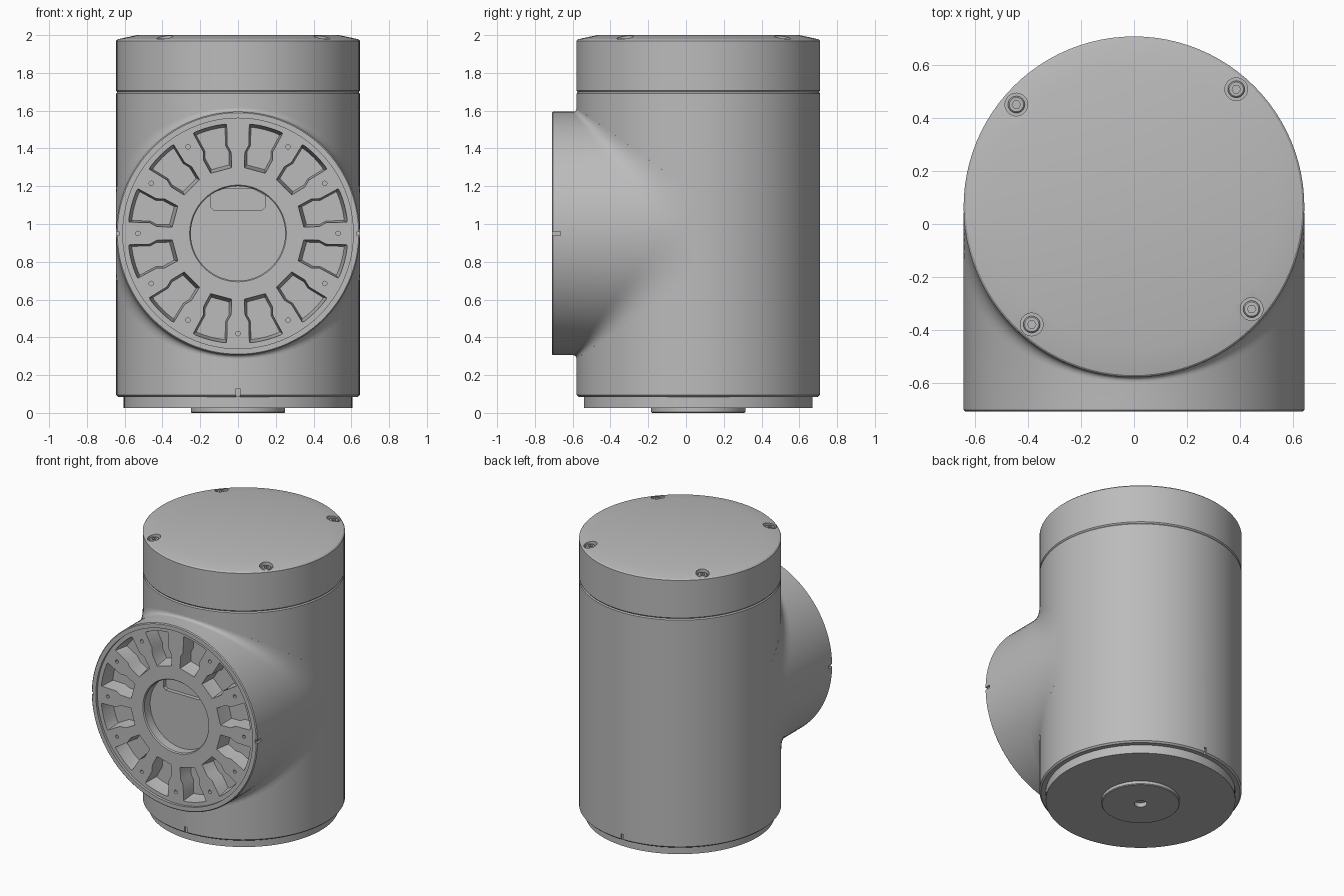
import bpy, bmesh
from math import sin, cos, pi, asin, radians
from mathutils import Vector

old = bpy.data.objects.get("Cube")
if old:
    bpy.data.objects.remove(old)

grey = bpy.data.materials.new("plain grey metal")
grey.use_nodes = True
grey.diffuse_color = (0.5, 0.5, 0.5, 1)
grey.node_tree.nodes["Principled BSDF"].inputs["Base Color"].default_value = (0.5, 0.5, 0.5, 1)

R = 0.645      # radius of body and port
CY = 0.065     # y of the body axis
PZ = 0.95      # z of the port axis
N = 96


def loft(name, *stacks):
    """Closed solids, each made by joining a stack of equal rings."""
    bm = bmesh.new()
    for rings in stacks:
        loops = [[bm.verts.new(p) for p in ring] for ring in rings]
        for a, b in zip(loops, loops[1:]):
            for i in range(len(a)):
                j = (i + 1) % len(a)
                bm.faces.new((a[i], a[j], b[j], b[i]))
        bm.faces.new(loops[0])
        bm.faces.new(loops[-1])
    bmesh.ops.recalc_face_normals(bm, faces=bm.faces)
    me = bpy.data.meshes.new(name)
    bm.to_mesh(me)
    bm.free()
    me.materials.append(grey)
    ob = bpy.data.objects.new(name, me)
    bpy.context.collection.objects.link(ob)
    return ob


def turned(profile, x=0, y=CY, n=N):
    """Rings about an upright axis from (radius, z) pairs."""
    return [[(x + r * cos(2 * pi * i / n), y + r * sin(2 * pi * i / n), z)
             for i in range(n)] for r, z in profile]


def turned_front(profile, x=0, z=PZ, n=N):
    """Rings about a front-to-back axis from (radius, y) pairs."""
    return [[(x + r * cos(2 * pi * i / n), y, z + r * sin(2 * pi * i / n))
             for i in range(n)] for r, y in profile]


def box(x, y, z, sx, sy, sz):
    return [[(x + a * sx / 2, y + b * sy / 2, z + c * sz / 2)
             for a, b in ((-1, -1), (1, -1), (1, 1), (-1, 1))] for c in (-1, 1)]


def cut(target, *stacks):
    cutter = loft("cutter", *stacks)
    cutter.hide_render = True
    mod = target.modifiers.new("cut", 'BOOLEAN')
    mod.object = cutter
    mod.operation = 'DIFFERENCE'
    mod.solver = 'EXACT'
    bpy.context.view_layer.objects.active = target
    bpy.ops.object.modifier_apply(modifier=mod.name)
    bpy.data.objects.remove(cutter)


# Main body with small notches at the lower edge
body = loft("body", turned([(R - 0.01, 0.085), (R, 0.095), (R, 1.69), (R - 0.006, 1.698)]))
cut(body, *[box(0, CY + s * R, 0.1, 0.02, 0.024, 0.06) for s in (-1, 1)])

# Stepped base with a raised centre and a small hole
base = loft("base", turned([(0.605, 0.1), (0.605, 0.025), (0.25, 0.025), (0.25, 0.005),
                            (0.245, 0.0), (0.04, 0.0), (0.04, 0.03)]))

# Top cap with a shallow sloped border
cap = loft("top_cap", turned([(R - 0.006, 1.698), (R, 1.706), (R, 1.97),
                              (R - 0.008, 1.978), (0.535, 2.0)]))
spots = []
for k in range(4):
    a = radians(-41 + 90 * k)
    spots.append((0.59 * cos(a), CY + 0.59 * sin(a)))
cut(cap, *[turned([(0.043, 1.962), (0.043, 2.05)], x, y, 32) for x, y in spots])

# Cap screws with a hexagonal socket
for k, (x, y) in enumerate(spots):
    screw = loft("cap_screw_%d" % (k + 1),
                 turned([(0.032, 1.955), (0.032, 1.976), (0.027, 1.981)], x, y, 24))
    cut(screw, turned([(0.016, 1.968), (0.016, 2.05)], x, y, 6))

# Front port, blended into the body by a fillet that widens to the sides
angles = [2 * pi * (i + 0.5) / N for i in range(N)]
front = [[(r * sin(a), y, PZ + r * cos(a)) for a in angles]
         for r, y in ((R - 0.006, -0.71), (R, -0.704))]
starts, corners, ends = [], [], []
for a in angles:
    x, dz, side = R * sin(a), R * cos(a), (1 if cos(a) > 0 else -1)
    yi = CY - abs(dz)
    reach = 0.665 - 0.72 * (R - abs(dz))
    starts.append(Vector((x, yi - (reach - abs(dz)), PZ + dz)))
    corners.append(Vector((x, yi, PZ + dz)))
    ends.append(Vector((x, yi, PZ + side * reach)))
blend = []
for k in range(9):
    t = k / 8
    blend.append([s * (1 - t) ** 2 + c * 2 * t * (1 - t) + e * t * t
                  for s, c, e in zip(starts, corners, ends)])
inner = [(e.x * 0.8, CY, PZ + (e.z - PZ) * 0.8) for e in ends]
port = loft("front_port", *[front + blend + [inner]])


def pocket(mid):
    """Tapered pocket between two spokes; spokes are wider at the outside."""
    side = [(0.58, 0.06), (0.47, 0.057), (0.43, 0.036), (0.35, 0.034)]
    edge = [(r, radians(15) - asin(w / r)) for r, w in side]
    pts = [(r, h) for r, h in edge]
    pts += [(0.345, 0)] + [(r, -h) for r, h in reversed(edge)]
    pts += [(0.583, edge[0][1] * f) for f in (-0.85, -0.4, 0, 0.4, 0.85)]
    flat = [Vector((r * cos(mid + h), 0, r * sin(mid + h))) for r, h in pts]
    centre = Vector((0.47 * cos(mid), 0, 0.47 * sin(mid)))
    rings = []
    for y, f in ((-0.75, 1.0), (-0.69, 1.0), (-0.59, 0.86)):
        rings.append([centre + (p - centre) * f + Vector((0, y, PZ)) for p in flat])
    return rings


# Rim recess, pockets, hub recess with its window, screw holes, rim notches
cut(port, turned_front([(0.61, -0.75), (0.61, -0.692)]))
cut(port, *[pocket(radians(15 + 30 * k)) for k in range(12)])
cut(port, turned_front([(0.256, -0.75), (0.256, -0.692), (0.25, -0.684), (0.25, -0.62)]))
window = [(-0.145, 0.14), (-0.145, 0.21), (-0.08, 0.235), (0.08, 0.235),
          (0.145, 0.2), (0.145, 0.14), (0.13, 0.125), (-0.13, 0.125)]
cut(port, [[(x, y, PZ + z) for x, z in window] for y in (-0.65, -0.592)])
holes = [radians(90 + 30 * k) for k in range(1, 12)]
cut(port, *[turned_front([(0.012, -0.75), (0.012, -0.66)], 0.53 * cos(a),
                         PZ + 0.53 * sin(a), 12) for a in holes])
cut(port, *[box(s * R, -0.7, PZ, 0.03, 0.07, 0.02) for s in (-1, 1)])

# Smooth shading with sharp edges kept
bpy.ops.object.select_all(action='DESELECT')
for ob in bpy.context.collection.objects:
    if ob.type == 'MESH' and ob.data.materials and ob.data.materials[0] == grey:
        ob.select_set(True)
        bpy.context.view_layer.objects.active = ob
bpy.ops.object.shade_smooth_by_angle(angle=radians(30))
